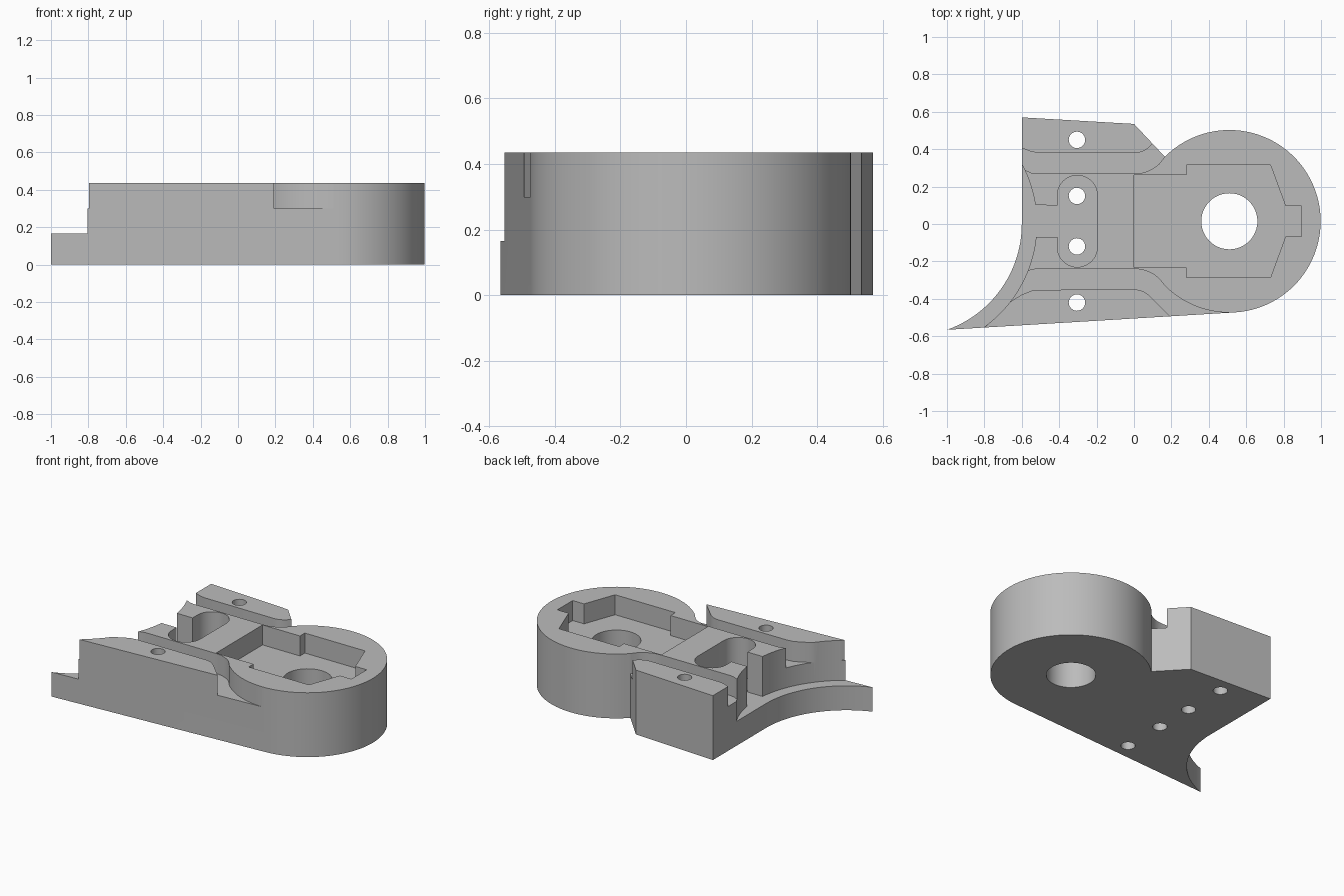
import bpy, bmesh
from math import sin, cos, radians

if "Cube" in bpy.data.objects:
    bpy.data.objects.remove(bpy.data.objects["Cube"])

TOP, POCKET_Z, LEDGE_Z = 0.435, 0.3, 0.165
MID_Y = 0.0145                      # symmetry line of the channels
BOSS = (0.51, MID_Y)
BOSS_R = 0.488
BITE = (-1.2, 0)                    # centre of the concave end

grey = bpy.data.materials.new("plain grey")
grey.use_nodes = True
grey.diffuse_color = (0.5, 0.5, 0.5, 1)
grey.node_tree.nodes["Principled BSDF"].inputs["Base Color"].default_value = (0.5, 0.5, 0.5, 1)


def arc(centre, r, a0, a1, n):
    angles = [radians(a0 + (a1 - a0) * i / n) for i in range(n + 1)]
    return [(centre[0] + r * cos(a), centre[1] + r * sin(a)) for a in angles]


def prism(name, points, z0, z1):
    bm = bmesh.new()
    face = bm.faces.new([bm.verts.new((x, y, z0)) for x, y in points])
    new = bmesh.ops.extrude_face_region(bm, geom=[face])["geom"]
    bmesh.ops.translate(bm, vec=(0, 0, z1 - z0),
                        verts=[v for v in new if isinstance(v, bmesh.types.BMVert)])
    bmesh.ops.recalc_face_normals(bm, faces=bm.faces)
    mesh = bpy.data.meshes.new(name)
    bm.to_mesh(mesh)
    bm.free()
    mesh.materials.append(grey)
    obj = bpy.data.objects.new(name, mesh)
    bpy.context.collection.objects.link(obj)
    return obj


def cut(name, points, z0):
    cutter = prism(name, points, z0, TOP + 0.2)
    cutter.hide_render = True
    mod = body.modifiers.new(name, "BOOLEAN")
    mod.operation, mod.solver, mod.object = "DIFFERENCE", "EXACT", cutter
    bpy.ops.object.modifier_apply(modifier=name)
    bpy.data.objects.remove(cutter)


# Plate outline: round boss, angled back block and concave end with a pointed tail
outline = arc(BOSS, BOSS_R, -86.4, 135, 64)
outline += [(0, 0.535), (-0.6, 0.57)]
outline += arc(BITE, 0.6, 0, -70.5, 24)
body = prism("bracket_body", outline, 0, TOP)
bpy.context.view_layer.objects.active = body
body.select_set(True)

# Low ledge along the concave end, joined to the round-cornered slot
slot = [(-0.41, -0.07)]
slot += arc((-0.303, -0.123), 0.107, 180, 360, 20)
slot += arc((-0.303, 0.153), 0.107, 0, 180, 20)
slot += [(-0.41, 0.1)]
ledge = arc(BITE, 0.68, -70, -5.9, 28) + slot + arc(BITE, 0.68, 8.5, 70, 28)
cut("ledge_and_slot", ledge + [(-1.3, 0.7), (-1.3, -0.7)], LEDGE_Z)

# Stepped pocket in the boss
half = [(0, 0.248), (0.28, 0.248), (0.28, 0.3), (0.73, 0.3), (0.81, 0.082), (0.895, 0.082)]
pocket = [(x, MID_Y + y) for x, y in half] + [(x, MID_Y - y) for x, y in reversed(half)]
cut("boss_pocket", pocket, POCKET_Z)

# Two mirrored channels; the front one runs out around the boss
inner = [(-0.66, -0.32), (-0.61, -0.28), (-0.575, -0.256), (-0.55, -0.245), (-0.52, -0.24)]
inner += arc((0, -0.44), 0.2, 90, 48, 10)
outer = [(0.3, -0.6)] + arc((0, -0.47), 0.12, 45, 90, 10)
outer += [(-0.51, -0.352), (-0.55, -0.357), (-0.6, -0.378), (-0.65, -0.408),
          (-0.7, -0.45), (-0.75, -0.5), (-0.83, -0.59), (-0.9, -0.5)]
front = inner + arc(BOSS, BOSS_R, 225, 270, 16) + [(0.51, -0.6)] + outer
back = inner + [(0.165, -0.331), (0.3, -0.47)] + outer
cut("front_channel", front, POCKET_Z)
cut("back_channel", [(x, 2 * MID_Y - y) for x, y in back], POCKET_Z)

# Through holes
cut("boss_hole", arc(BOSS, 0.15, 0, 352.5, 47), -0.2)
for i, y in enumerate((0.45, 0.15, -0.12, -0.42)):
    cut("bolt_hole_%d" % i, arc((-0.305, y), 0.044, 0, 345, 23), -0.2)

bpy.ops.object.shade_smooth_by_angle(angle=radians(25))
